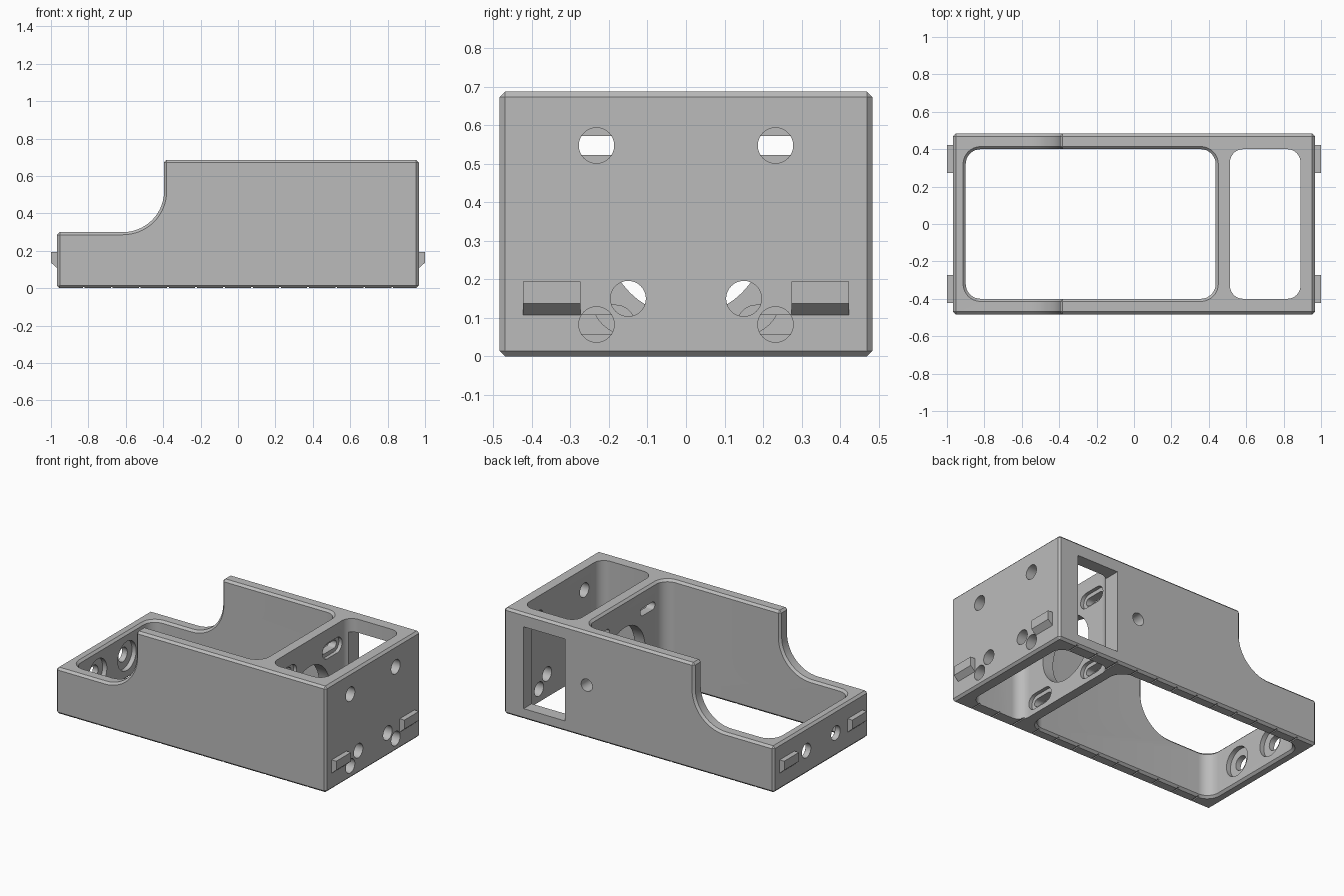
import bpy, bmesh, math
from mathutils import Vector

old = bpy.data.objects.get("Cube")
if old:
    bpy.data.objects.remove(old, do_unlink=True)

grey = bpy.data.materials.new("plain_grey")
grey.use_nodes = True
colour = (0.5, 0.5, 0.5, 1)
grey.diffuse_color = colour
grey.node_tree.nodes["Principled BSDF"].inputs["Base Color"].default_value = colour


def prism(name, outline, axis, lo, hi):
    """Extrude a 2D outline along an axis: x uses (y, z), y uses (x, z), z uses (x, y)."""
    place = {"x": lambda a, b, t: (t, a, b),
             "y": lambda a, b, t: (a, t, b),
             "z": lambda a, b, t: (a, b, t)}[axis]
    bm = bmesh.new()
    face = bm.faces.new([bm.verts.new(place(a, b, lo)) for a, b in outline])
    ext = bmesh.ops.extrude_face_region(bm, geom=[face])
    moved = [g for g in ext["geom"] if isinstance(g, bmesh.types.BMVert)]
    bmesh.ops.translate(bm, verts=moved, vec=Vector(place(0, 0, hi - lo)))
    bmesh.ops.recalc_face_normals(bm, faces=bm.faces)
    mesh = bpy.data.meshes.new(name)
    bm.to_mesh(mesh)
    bm.free()
    mesh.materials.append(grey)
    obj = bpy.data.objects.new(name, mesh)
    bpy.context.collection.objects.link(obj)
    return obj


def arc(cx, cy, r, start, end, steps):
    angles = [math.radians(start + (end - start) * i / steps) for i in range(steps + 1)]
    return [(cx + r * math.cos(a), cy + r * math.sin(a)) for a in angles]


def circle(cx, cy, r, steps=32):
    return arc(cx, cy, r, 0, 360, steps)[:-1]


def rounded(x0, x1, y0, y1, r, steps=8):
    return (arc(x1 - r, y1 - r, r, 0, 90, steps) + arc(x0 + r, y1 - r, r, 90, 180, steps)
            + arc(x0 + r, y0 + r, r, 180, 270, steps) + arc(x1 - r, y0 + r, r, 270, 360, steps))


def slot(cx, cy, length, height):
    r = height / 2
    s = length / 2 - r
    return arc(cx + s, cy, r, -90, 90, 10) + arc(cx - s, cy, r, 90, 270, 10)


def rect(x0, x1, y0, y1):
    return [(x0, y0), (x1, y0), (x1, y1), (x0, y1)]


def apply(obj, mod):
    with bpy.context.temp_override(object=obj, active_object=obj, selected_objects=[obj]):
        bpy.ops.object.modifier_apply(modifier=mod.name)


def cut(obj, outline, axis, lo, hi):
    cutter = prism("cutter", outline, axis, lo, hi)
    cutter.hide_render = True
    mod = obj.modifiers.new("cut", "BOOLEAN")
    mod.operation = "DIFFERENCE"
    mod.solver = "EXACT"
    mod.object = cutter
    apply(obj, mod)
    bpy.data.objects.remove(cutter, do_unlink=True)


# Housing: stepped side profile with a curved drop to the low end
END, SIDE, TOP, LOW = 0.967, 0.483, 0.687, 0.3
profile = [(-END, 0), (END, 0), (END, TOP)]
profile += [(-0.395, TOP)] + arc(-0.615, LOW + 0.22, 0.22, 0, -90, 14) + [(-END, LOW)]
housing = prism("housing", profile, "y", -SIDE, SIDE)

# Main compartment, then a chamfer on every rim and outer edge
cut(housing, rounded(-0.9, 0.437, -0.4, 0.4, 0.08), "z", -0.1, 1)
chamfer = housing.modifiers.new("chamfer", "BEVEL")
chamfer.width = 0.014
chamfer.segments = 1
chamfer.limit_method = "ANGLE"
chamfer.angle_limit = math.radians(30)
chamfer.use_clamp_overlap = False
apply(housing, chamfer)

# Small end compartment
cut(housing, rounded(0.513, 0.89, -0.4, 0.4, 0.07), "z", -0.1, 1)

# Large round opening through the divider
cut(housing, circle(0, 0.31, 0.205, 48), "x", 0.4, 0.56)

for s in (-1, 1):
    # Round holes in the tall end, recessed slots in the divider
    for z in (0.547, 0.083):
        cut(housing, circle(s * 0.232, z, 0.046), "x", 0.85, 1.1)
        cut(housing, slot(s * 0.232, z, 0.15, 0.05), "x", 0.4, 0.56)
        cut(housing, slot(s * 0.232, z, 0.2, 0.1), "x", 0.49, 0.56)
    cut(housing, circle(s * 0.15, 0.15, 0.046), "x", 0.85, 1.1)
    # Counterbored holes in the low end
    cut(housing, circle(s * 0.15, 0.15, 0.046), "x", -1.1, -0.85)
    cut(housing, circle(s * 0.15, 0.15, 0.094), "x", -0.93, -0.85)

# Back window and cable hole
cut(housing, rect(0.53, 0.825, 0.07, 0.6), "y", 0.3, 0.6)
cut(housing, circle(0.373, 0.343, 0.04), "y", 0.3, 0.6)

# Fine grooves across the underside
for i in range(12):
    x = -0.825 + 0.15 * i
    cut(housing, rect(x - 0.005, x + 0.005, -0.1, 0.007), "y", -0.6, 0.6)

# Locating tabs on both ends, sloped underneath
tabs = []
for end, side_name in ((-1, "right"), (1, "left")):
    outline = [(end * 0.96, 0.195), (end, 0.195), (end, 0.137), (end * 0.967, 0.108), (end * 0.96, 0.108)]
    for y, row in ((-0.348, "front"), (0.348, "back")):
        tabs.append(prism(f"{row}_{side_name}_tab", outline, "y", y - 0.075, y + 0.075))

# Smooth the curved walls and keep the edges crisp
bpy.ops.object.select_all(action="DESELECT")
for obj in [housing] + tabs:
    obj.select_set(True)
bpy.context.view_layer.objects.active = housing
bpy.ops.object.shade_smooth_by_angle(angle=math.radians(25))
